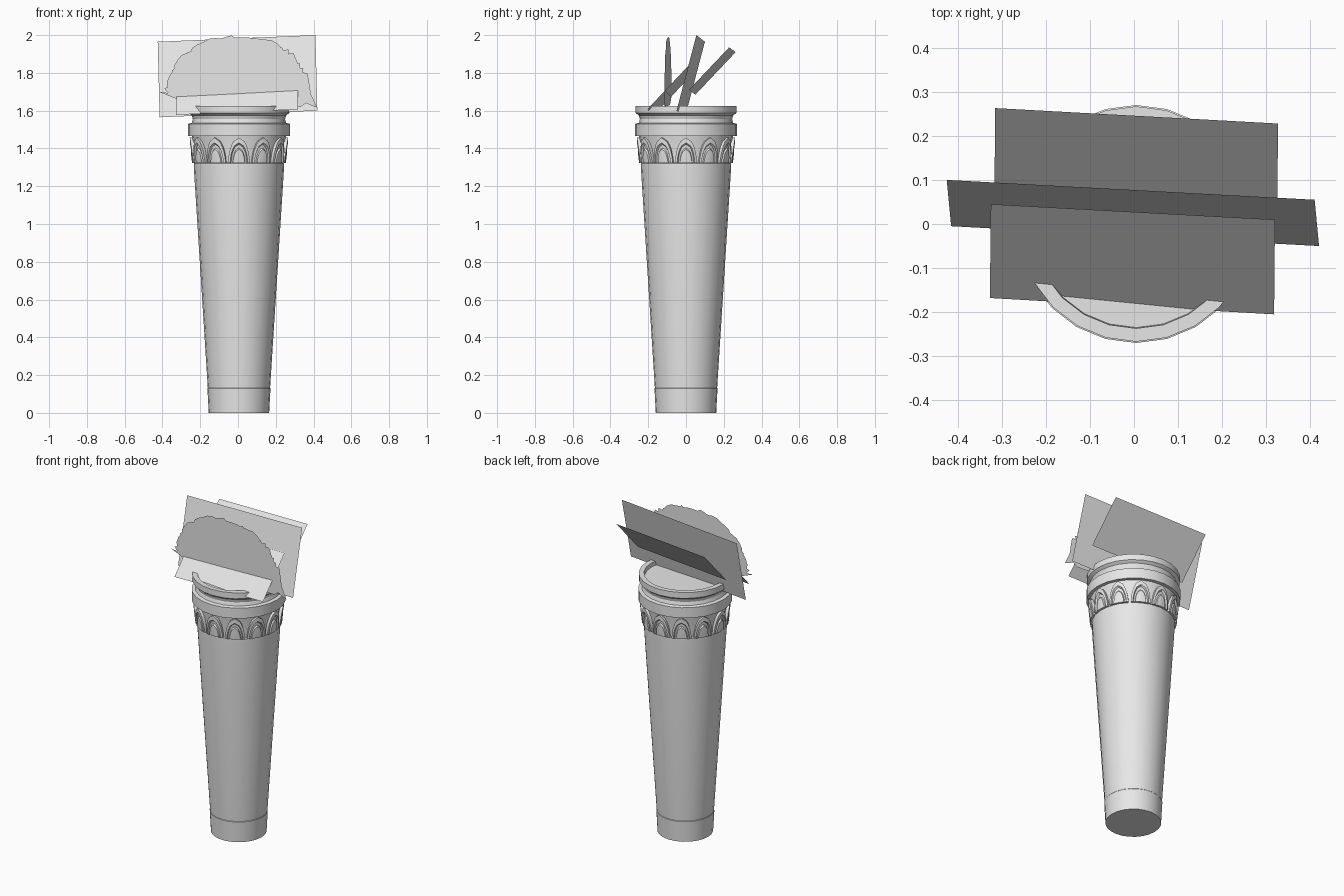
import bpy, bmesh, math, random
from mathutils import Vector

cube = bpy.data.objects.get("Cube")
if cube:
    bpy.data.objects.remove(cube, do_unlink=True)

GREY = 0.8
SIDES = 24
LEAVES = 12
CX = 0.005  # torch axis

mat = bpy.data.materials.new("plain grey")
mat.use_nodes = True
mat.diffuse_color = (GREY, GREY, GREY, 1)
mat.node_tree.nodes["Principled BSDF"].inputs["Base Color"].default_value = (GREY, GREY, GREY, 1)


def finish(name, bm, smooth=None, recalc=True):
    if recalc:
        bmesh.ops.recalc_face_normals(bm, faces=bm.faces)
    mesh = bpy.data.meshes.new(name)
    bm.to_mesh(mesh)
    bm.free()
    mesh.materials.append(mat)
    obj = bpy.data.objects.new(name, mesh)
    bpy.context.collection.objects.link(obj)
    if smooth:
        bpy.ops.object.select_all(action='DESELECT')
        obj.select_set(True)
        bpy.context.view_layer.objects.active = obj
        bpy.ops.object.shade_smooth_by_angle(angle=math.radians(smooth))
    return obj


def around(r, angle, z):
    """Point at an angle from the front of the torch axis."""
    return Vector((CX + r * math.sin(angle), -r * math.cos(angle), z))


def lathe(name, profile):
    bm = bmesh.new()
    rings = [[bm.verts.new(around(r, math.tau * i / SIDES, z)) for i in range(SIDES)]
             for r, z in profile]
    for low, high in zip(rings, rings[1:]):
        for i in range(SIDES):
            j = (i + 1) % SIDES
            bm.faces.new((low[i], low[j], high[j], high[i]))
    bm.faces.new(rings[0])
    bm.faces.new(rings[-1])
    return finish(name, bm, 30)


# Tapered shaft with a short foot and a bell under the collar
lathe("shaft", [(0.16, 0), (0.167, 0.13), (0.165, 0.133), (0.239, 1.3),
                (0.239, 1.32), (0.232, 1.325), (0.238, 1.4), (0.25, 1.47)])

# Collar, cove and dished rim
lathe("collar", [(0.25, 1.465), (0.27, 1.465), (0.27, 1.53), (0.25, 1.535),
                 (0.244, 1.555), (0.25, 1.575), (0.267, 1.588), (0.267, 1.625),
                 (0.237, 1.625), (0.235, 1.6)])

# Ring of raised pointed leaves with a groove and an inner leaf
WIDTH, HEIGHT, BASE, STEPS = 0.056, 0.135, 1.322, 7
bm = bmesh.new()
layers = [(1, -0.006), (1, 0.013), (0.8, 0.015), (0.74, 0.005),
          (0.6, 0.005), (0.54, 0.013), (0.3, 0.015)]
half = [(WIDTH * math.sqrt(1 - (k / STEPS) ** 1.7), HEIGHT * k / STEPS) for k in range(STEPS)]
outline = half + [(0, HEIGHT)] + [(-w, h) for w, h in reversed(half)]
for n in range(LEAVES):
    centre = math.tau * n / LEAVES
    loops = []
    for scale, lift in layers:
        loop = []
        for w, h in outline:
            z = BASE + h * scale
            r = 0.234 + 0.1 * (z - BASE) + lift
            loop.append(bm.verts.new(around(r, centre + w * scale / 0.24, z)))
        loops.append(loop)
    for a, b in zip(loops, loops[1:]):
        for i in range(len(a)):
            j = (i + 1) % len(a)
            bm.faces.new((a[i], a[j], b[j], b[i]))
    bm.faces.new(loops[-1])
finish("leaf_band", bm, 30)


# Flat flame cards, corners run bottom left, bottom right, top right, top left
def card(name, corners):
    bm = bmesh.new()
    bm.faces.new([bm.verts.new(c) for c in corners])
    return finish(name, bm, recalc=False)


card("upright_card", [(-0.415, -0.005, 1.565), (0.42, -0.05, 1.6),
                      (0.41, 0.055, 2), (-0.425, 0.1, 1.965)])
card("front_slanted_card", [(-0.327, -0.168, 1.578), (0.318, -0.205, 1.607),
                            (0.32, 0.01, 1.835), (-0.325, 0.045, 1.806)])
card("back_slanted_card", [(-0.317, 0.05, 1.685), (0.325, 0.015, 1.71),
                           (0.327, 0.228, 1.935), (-0.315, 0.263, 1.91)])

# Ragged flame silhouette: a jagged arch over a short hem
random.seed(4)
TEETH = 62
edge = [(-0.32, 1.66), (-0.24, 1.68), (-0.2, 1.63), (0.33, 1.62), (0.36, 1.64), (0.42, 1.615)]
for k in range(TEETH + 1):
    t = math.pi * (0.03 + 0.92 * k / TEETH)
    c, s = math.cos(t), math.sin(t)
    reach = 1 + (0.025 if k % 2 else -0.025) + random.uniform(-0.02, 0.02)
    x = 0.385 * math.copysign(abs(c) ** 0.88, c) * reach
    z = 1.62 + 0.365 * s ** 0.85 * reach
    edge.append((x, min(z, 2)))
edge.append((-0.42, 1.7))
bm = bmesh.new()
bm.faces.new([bm.verts.new((x, -0.095 - 0.05 * x, z)) for x, z in edge])
bmesh.ops.triangulate(bm, faces=bm.faces)
finish("flame", bm, recalc=False)
